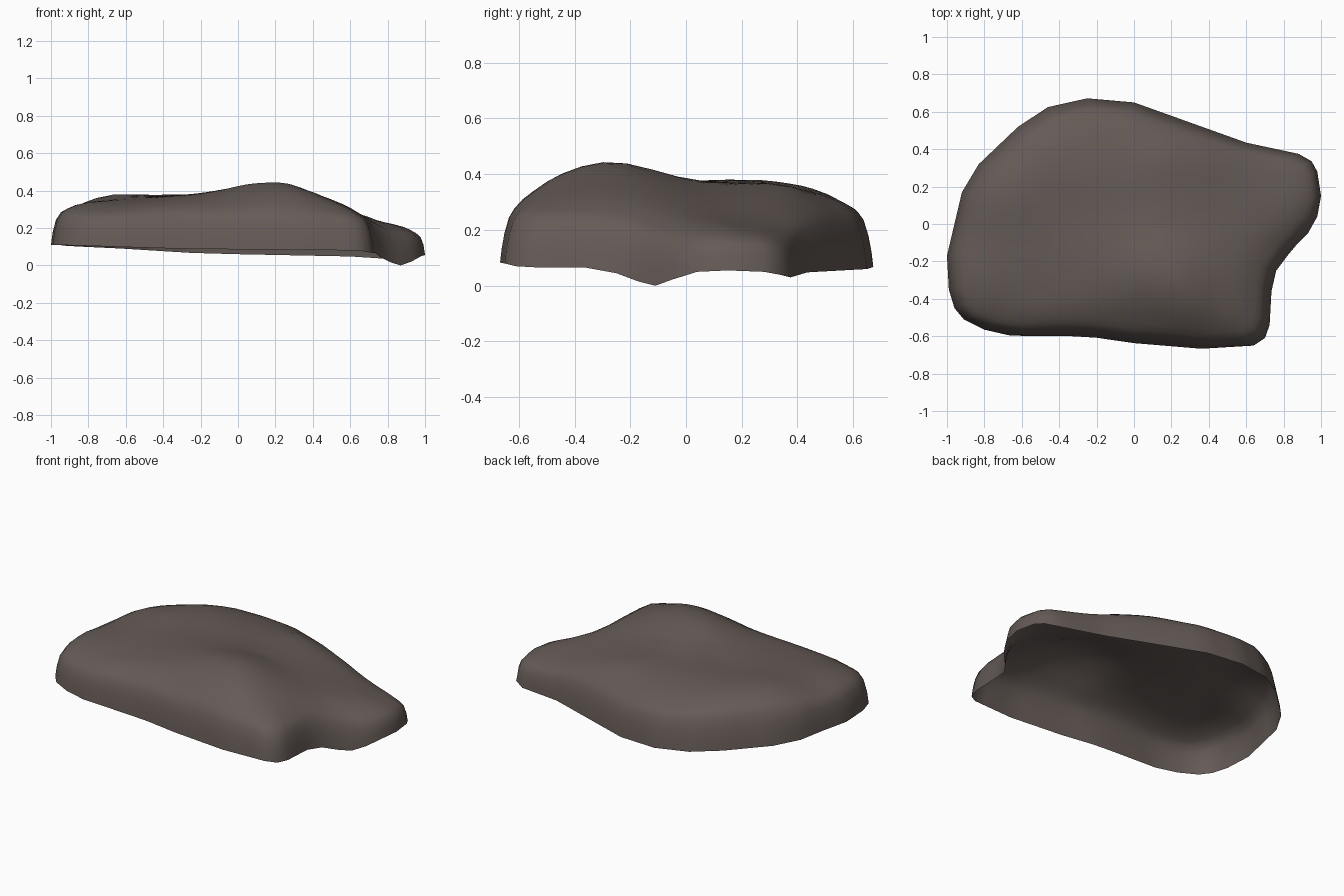
import bpy, bmesh, math
from mathutils import Vector

if "Cube" in bpy.data.objects:
    bpy.data.objects.remove(bpy.data.objects["Cube"])

# Footprint of the rim, counter-clockwise: x, y and rim height
RIM = [(1, .15, .055), (.98, .28, .05), (.95, .335, .04), (.88, .375, .03), (.6, .435, .048),
       (0, .65, .06), (-.25, .672, .067), (-.46, .625, .08), (-.62, .52, .09), (-.83, .32, .10),
       (-.92, .17, .105), (-.96, 0, .11), (-1, -.17, .11), (-.99, -.35, .11), (-.96, -.45, .11),
       (-.91, -.51, .108), (-.8, -.565, .105), (-.66, -.597, .10), (-.33, -.6, .09),
       (-.2, -.608, .088), (0, -.637, .086), (.36, -.667, .083), (.64, -.65, .08), (.7, -.61, .07),
       (.725, -.54, .066), (.735, -.36, .065), (.76, -.25, .045), (.82, -.17, .015),
       (.87, -.11, 0), (.93, -.05, .022), (.98, .04, .05)]

# Rounding of the shoulder: distance from rim -> share of full height
SHOULDER = [(0, 0), (.006, .22), (.016, .45), (.033, .69), (.06, .84), (.12, .95), (.18, 1)]

# Spot heights of the upper surface, by region: x, y, z
PEAK = [(.05, -.27, .435), (.25, -.27, .44), (.3, -.48, .39), (.45, -.25, .37), (.35, 0, .35)]
LEFT = [(-.65, .12, .38), (-.4, -.25, .365), (-.3, .3, .377), (0, .05, .375), (-.8, -.32, .335),
        (-.4, .05, .37)]
FRONT = [(.3, -.6, .34), (-.05, -.54, .34), (-.35, -.52, .335), (-.75, -.5, .3),
         (.62, -.57, .295), (.66, -.38, .295)]
BACK = [(.12, .5, .32), (-.25, .56, .32), (-.52, .45, .355), (-.74, .26, .365), (-.9, -.08, .32),
        (.15, .35, .36), (.45, .13, .31), (.42, .36, .295), (.65, .3, .23)]
LOBE = [(.85, .1, .217), (.92, .25, .18), (.88, -.01, .2)]
SPOTS = PEAK + LEFT + FRONT + BACK + LOBE


def solve(a, b):
    """Gaussian elimination for the surface fit."""
    n = len(b)
    m = [row[:] + [v] for row, v in zip(a, b)]
    for i in range(n):
        p = max(range(i, n), key=lambda r: abs(m[r][i]))
        m[i], m[p] = m[p], m[i]
        for r in range(n):
            if r != i:
                k = m[r][i] / m[i][i]
                m[r] = [u - k * v for u, v in zip(m[r], m[i])]
    return [m[i][n] / m[i][i] for i in range(n)]


def kernel(x, y, s):
    return math.sqrt((x - s[0]) ** 2 + (y - s[1]) ** 2 + .005)


matrix = [[kernel(s[0], s[1], t) for t in SPOTS] + [1] for s in SPOTS]
matrix.append([1] * len(SPOTS) + [0])
weights = solve(matrix, [s[2] for s in SPOTS] + [0])


def top_height(x, y):
    return sum(w * kernel(x, y, s) for w, s in zip(weights, SPOTS)) + weights[-1]


def rim_distance(x, y):
    p, best = Vector((x, y)), 9
    for i, q in enumerate(RIM):
        a, b = Vector(RIM[i - 1][:2]), Vector(q[:2])
        t = max(0, min(1, (p - a).dot(b - a) / (b - a).length_squared))
        best = min(best, (a.lerp(b, t) - p).length)
    return best


def shoulder(d):
    for (d0, f0), (d1, f1) in zip(SHOULDER, SHOULDER[1:]):
        if d < d1:
            return f0 + (f1 - f0) * (d - d0) / (d1 - d0)
    return 1


# Split long rim edges into even steps
rim = []
for i, q in enumerate(RIM):
    a, b = Vector(RIM[i - 1]), Vector(q)
    n = max(1, round((b - a).length / .08))
    rim += [a.lerp(b, k / n) for k in range(n)]

# Hollow rock shell, open underneath: rings shrinking towards the middle
bm = bmesh.new()
centre = Vector((.05, -.03))
rings = [[bm.verts.new(p) for p in rim]]
for s in (.991, .975, .95, .92, .88, .82, .74, .65, .54, .42, .29, .15):
    ring = []
    for p in rim:
        x, y = centre.lerp(p.xy, s)
        h = top_height(x, y) - p.z
        d = rim_distance(x, y) * .25 / max(h, .12)
        ring.append(bm.verts.new((x, y, p.z + h * shoulder(d))))
    rings.append(ring)
n = len(rim)
for lo, hi in zip(rings, rings[1:]):
    for i in range(n):
        j = (i + 1) % n
        bm.faces.new((lo[i], lo[j], hi[j], hi[i]))
tip = bm.verts.new((centre.x, centre.y, top_height(*centre)))
for i in range(n):
    bm.faces.new((rings[-1][i], rings[-1][(i + 1) % n], tip))
for f in bm.faces:
    f.smooth = True

mesh = bpy.data.meshes.new("rock_shell")
bm.to_mesh(mesh)
bm.free()
stone = bpy.data.materials.new("brown grey stone")
stone.diffuse_color = (.13, .104, .094, 1)
stone.use_nodes = True
stone.node_tree.nodes["Principled BSDF"].inputs["Base Color"].default_value = stone.diffuse_color
mesh.materials.append(stone)
rock = bpy.data.objects.new("rock_shell", mesh)
bpy.context.collection.objects.link(rock)
